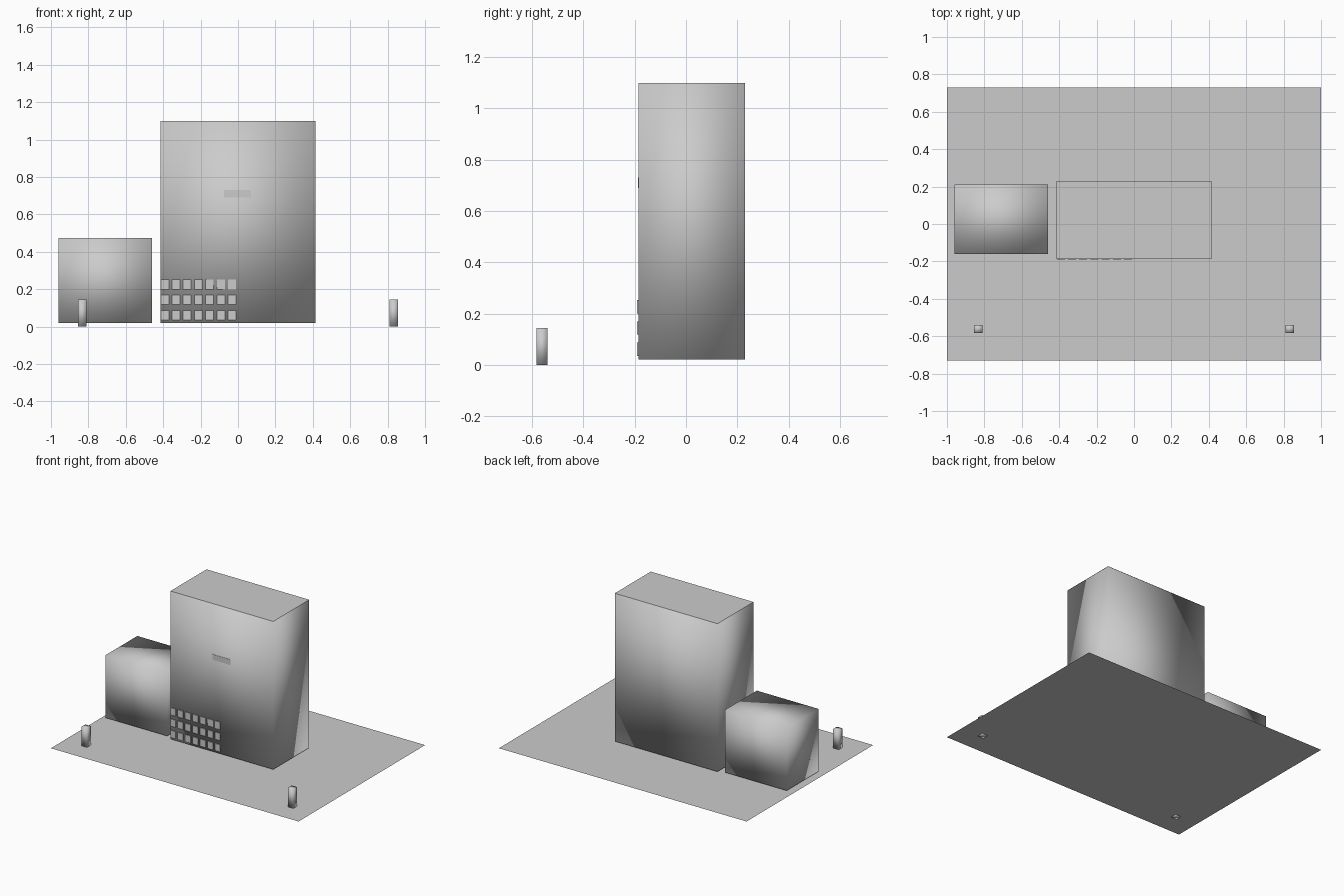
import bpy, bmesh

if "Cube" in bpy.data.objects:
    bpy.data.objects.remove(bpy.data.objects["Cube"])

grey = bpy.data.materials.new("plain_grey")
grey.diffuse_color = (0.6, 0.6, 0.6, 1)
grey.use_nodes = True
grey.node_tree.nodes["Principled BSDF"].inputs["Base Color"].default_value = grey.diffuse_color


def make_object(name, bm, smooth=False):
    for f in bm.faces:
        f.smooth = smooth
    mesh = bpy.data.meshes.new(name)
    bm.to_mesh(mesh)
    bm.free()
    mesh.materials.append(grey)
    obj = bpy.data.objects.new(name, mesh)
    bpy.context.collection.objects.link(obj)
    return obj


def add_box(bm, lo, hi):
    verts = bmesh.ops.create_cube(bm, size=1)["verts"]
    for v in verts:
        for i in range(3):
            v.co[i] = lo[i] if v.co[i] < 0 else hi[i]


def box(name, lo, hi, smooth=False):
    bm = bmesh.new()
    add_box(bm, lo, hi)
    return make_object(name, bm, smooth)


def sheet(name, x, y0, y1, z):
    bm = bmesh.new()
    corners = [(-x, y0, z), (x, y0, z), (x, y1, z), (-x, y1, z)]
    bm.faces.new([bm.verts.new(c) for c in corners])
    return make_object(name, bm)


# Plaza slab, a single thin sheet
sheet("plaza", 1.0, -0.73, 0.73, 0.004)

# Tower and lower side block, with soft shading across the corners
FRONT, BACK, TOP = -0.186, 0.229, 1.1
box("tower", (-0.415, FRONT, 0.02), (0.415, BACK, TOP - 0.001), True)
box("side_block", (-0.96, -0.16, 0.02), (-0.46, 0.21, 0.475), True)

# Flat roof covering the tower
sheet("tower_roof", 0.415, FRONT, BACK, TOP)

# Window plates: seven columns, three rows, lower left of the front
bm = bmesh.new()
for col in range(7):
    for row in range(3):
        x, z = -0.413 + 0.06 * col, 0.035 + 0.0825 * row
        add_box(bm, (x, FRONT - 0.005, z), (x + 0.043, FRONT + 0.001, z + 0.052))
make_object("windows", bm)

# Blank plate above the entrance
box("front_plate", (-0.075, FRONT - 0.002, 0.69), (0.07, FRONT + 0.002, 0.73))

# Bollards at the front corners
for name, x in (("left_bollard", -0.833), ("right_bollard", 0.833)):
    box(name, (x - 0.022, -0.583, 0), (x + 0.022, -0.54, 0.144), True)
